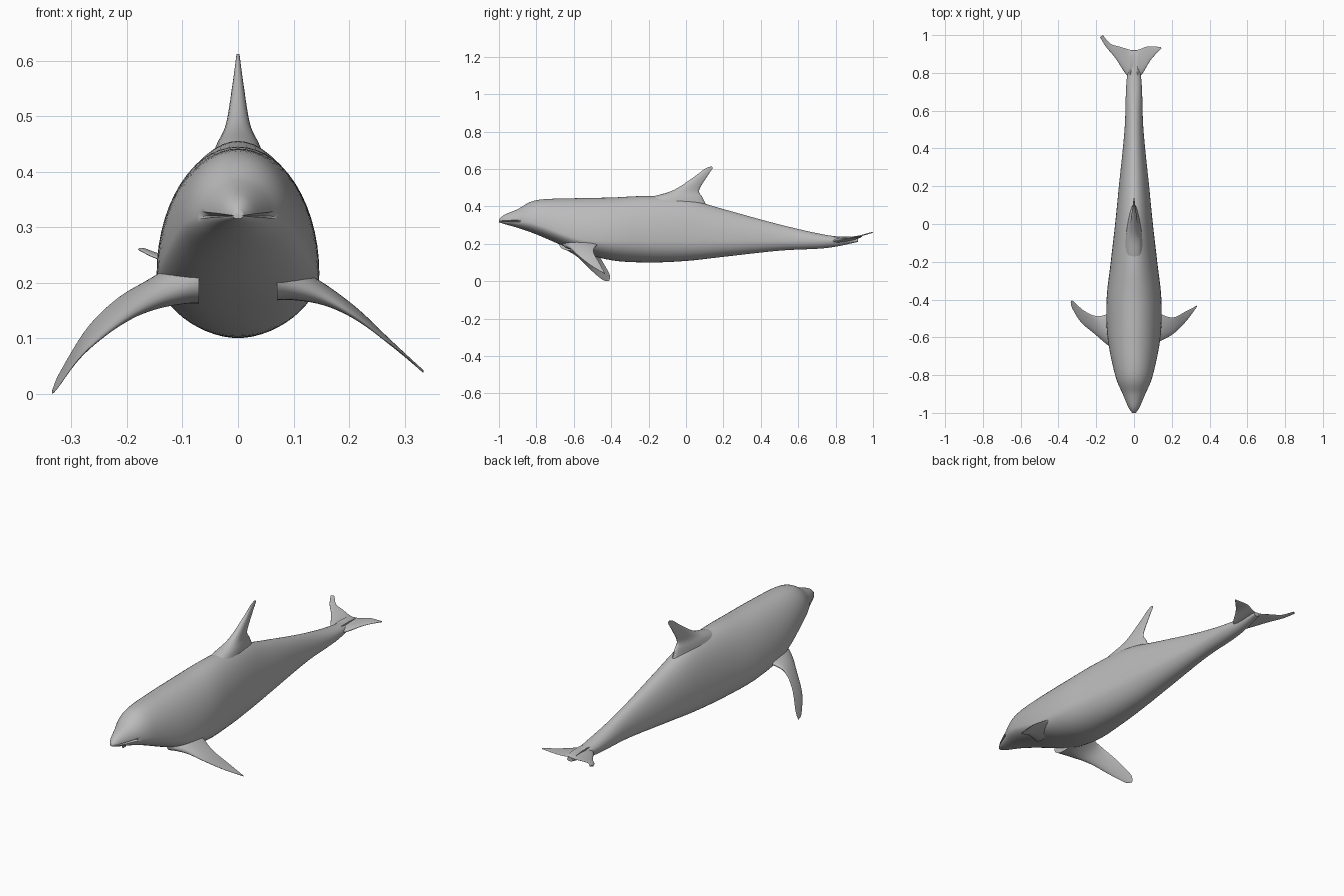
import bpy, bmesh, math
from mathutils import Vector

if "Cube" in bpy.data.objects:
    bpy.data.objects.remove(bpy.data.objects["Cube"])

skin = bpy.data.materials.new("grey skin")
skin.use_nodes = True
grey = (0.5, 0.5, 0.5, 1)
skin.diffuse_color = grey
skin.node_tree.nodes["Principled BSDF"].inputs["Base Color"].default_value = grey


def catmull(before, start, end, after, t):
    """One Catmull-Rom value between start and end."""
    slope_in, slope_out = (end - before) / 2, (after - start) / 2
    ease = t * t * (3 - 2 * t)
    return (start + (end - start) * ease
            + slope_in * t * (1 - t) ** 2 - slope_out * t * t * (1 - t))


def smooth_rows(rows, steps):
    """Fill in a smooth run of rows between the given ones."""
    padded = [rows[0], *rows, rows[-1]]
    filled = []
    for group in zip(padded, padded[1:], padded[2:], padded[3:]):
        for step in range(steps):
            filled.append([catmull(*values, step / steps) for values in zip(*group)])
    return filled + [list(rows[-1])]


def loft(name, rings):
    """Skin a list of closed rings and cap both ends."""
    bm = bmesh.new()
    loops = [[bm.verts.new(point) for point in ring] for ring in rings]
    for near, far in zip(loops, loops[1:]):
        for i in range(len(near)):
            bm.faces.new((near[i - 1], near[i], far[i], far[i - 1]))
    bm.faces.new(loops[0])
    bm.faces.new(loops[-1])
    bmesh.ops.recalc_face_normals(bm, faces=bm.faces)
    mesh = bpy.data.meshes.new(name)
    bm.to_mesh(mesh)
    bm.free()
    mesh.materials.append(skin)
    obj = bpy.data.objects.new(name, mesh)
    bpy.context.collection.objects.link(obj)
    bpy.ops.object.select_all(action='DESELECT')
    bpy.context.view_layer.objects.active = obj
    obj.select_set(True)
    bpy.ops.object.shade_smooth_by_angle(angle=math.radians(60))


def circle_angles(count):
    return [math.tau * i / count for i in range(count)]


def fin(name, edges, side, root_thickness):
    """Loft a fin from pairs of leading and trailing edge points."""
    rows = smooth_rows([(*lead, *trail) for lead, trail in edges], steps=8)
    rings = []
    for i, row in enumerate(rows):
        lead, trail = Vector(row[:3]), Vector(row[3:])
        chord = trail - lead
        normal = (side - side.project(chord)).normalized()
        # The root flares into the body, the blade thins to the tip
        outward = i / (len(rows) - 1)
        thickness = root_thickness * (1 - outward) ** 2.3 + 0.003
        ring = []
        for angle in circle_angles(28):
            bulge = math.sin(angle) * (0.85 + 0.3 * math.cos(angle))
            ring.append(lead + chord * (1 - math.cos(angle)) / 2 + normal * thickness * bulge)
        rings.append(ring)
    loft(name, rings)


# Body stations: y, back height, belly height, half width
stations = [
    (-1, .33, .315, .01), (-.97, .355, .305, .03), (-.9, .385, .285, .06),
    (-.8, .433, .25, .1), (-.6, .443, .167, .14), (-.4, .447, .112, .145),
    (-.2, .455, .1, .123), (0, .44, .108, .1), (.2, .385, .13, .08),
    (.5, .303, .163, .05), (.75, .247, .177, .04), (.92, .23, .21, .015)]
rings = []
for y, back, belly, half_width in smooth_rows(stations, steps=8):
    # The widest line runs low along the flank and climbs to the mouth
    climb = min(max((-.5 - y) / .4, 0), 1)
    flank = .215 + .105 * climb * climb * (3 - 2 * climb)
    ring = []
    for angle in circle_angles(56):
        up, out = math.sin(angle), math.cos(angle)
        # Mouth: a groove pressed into the widest line of the beak
        mouth = y < -.88 and abs(up) < .01
        height = back - flank if up > 0 else flank - belly
        ring.append((half_width * out * (.75 if mouth else 1), y, flank + height * up))
    rings.append(ring)
loft("body", rings)

# Dorsal fin, swept back: leading y, trailing y, height
dorsal = [(-.36, .12, .38), (-.2, .09, .445), (-.07, .07, .485),
          (.04, .11, .555), (.1, .14, .6), (.13, .138, .612)]
fin("dorsal_fin", [((0, lead, z), (0, trail, z)) for lead, trail, z in dorsal],
    Vector((1, 0, 0)), .07)

# Pectoral fins, held at slightly different angles
up_axis = Vector((0, 0, 1))
fin("right_pectoral_fin", [
    ((-.07, -.68, .2), (-.07, -.43, .23)), ((-.14, -.64, .175), (-.15, -.48, .2)),
    ((-.21, -.58, .13), (-.21, -.485, .175)), ((-.28, -.52, .07), (-.27, -.455, .12)),
    ((-.325, -.45, .01), (-.32, -.41, .04)), ((-.335, -.415, 0), (-.333, -.408, .01))],
    up_axis, .05)
fin("left_pectoral_fin", [
    ((.07, -.66, .2), (.07, -.43, .22)), ((.14, -.62, .18), (.15, -.48, .19)),
    ((.21, -.58, .14), (.21, -.494, .155)), ((.28, -.51, .085), (.27, -.465, .1)),
    ((.334, -.436, .04), (.333, -.432, .04))],
    up_axis, .04)

# Tail flukes, the right one longer and lifted at the tip
fin("right_fluke", [
    ((.02, .73, .21), (.02, .91, .23)), ((-.04, .79, .215), (-.03, .925, .23)),
    ((-.1, .88, .23), (-.08, .94, .24)), ((-.15, .94, .245), (-.125, .955, .247)),
    ((-.18, .99, .26), (-.165, 1, .26))],
    up_axis, .02)
fin("left_fluke", [
    ((-.02, .73, .21), (-.02, .91, .23)), ((.04, .79, .215), (.03, .925, .23)),
    ((.09, .87, .23), (.075, .94, .237)), ((.145, .93, .24), (.143, .937, .24))],
    up_axis, .02)
